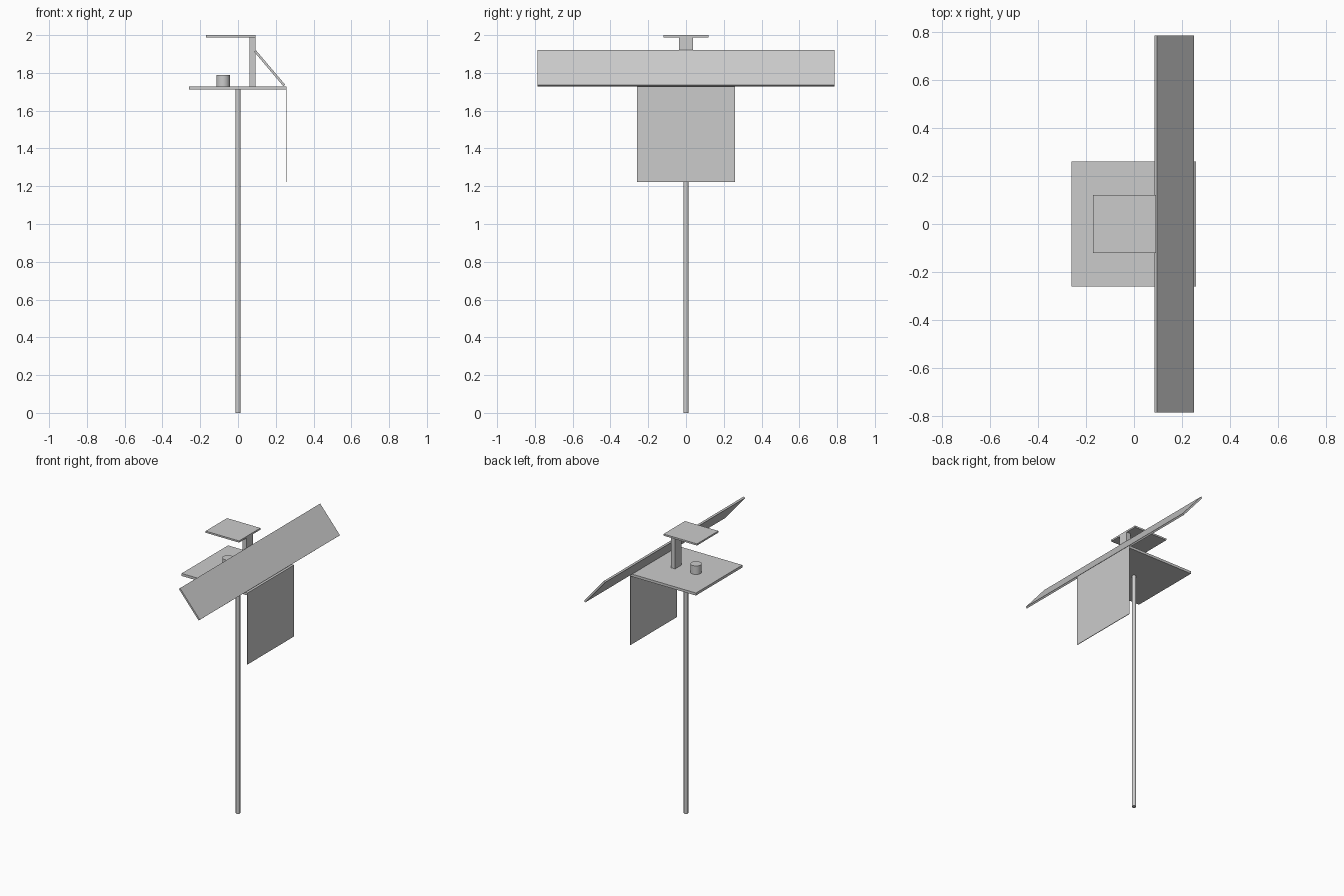
import bpy
from math import atan2, hypot, radians

cube = bpy.data.objects.get("Cube")
if cube:
    bpy.data.objects.remove(cube, do_unlink=True)

grey = bpy.data.materials.new("plain grey")
grey.use_nodes = True
COLOUR = (0.6, 0.6, 0.6, 1)
grey.diffuse_color = COLOUR
grey.node_tree.nodes["Principled BSDF"].inputs["Base Color"].default_value = COLOUR


def finish(name):
    obj = bpy.context.object
    obj.name = name
    obj.data.materials.append(grey)
    return obj


def box(name, x, y, z):
    """Box from (min, max) ranges on each axis."""
    spans = (x, y, z)
    bpy.ops.mesh.primitive_cube_add(size=1, location=[(a + b) / 2 for a, b in spans])
    obj = finish(name)
    obj.scale = [b - a for a, b in spans]
    bpy.ops.object.transform_apply(location=False, rotation=False, scale=True)
    return obj


def cylinder(name, x, radius, bottom, top):
    bpy.ops.mesh.primitive_cylinder_add(vertices=32, radius=radius, depth=top - bottom,
                                        location=(x, 0, (bottom + top) / 2))
    obj = finish(name)
    bpy.ops.object.shade_smooth_by_angle(angle=radians(30))
    return obj


# Pole and the square platform on it
cylinder("pole", 0, 0.0145, 0, 1.712)
box("platform", (-0.26, 0.256), (-0.26, 0.26), (1.711, 1.729))
cylinder("platform_drum", -0.079, 0.036, 1.729, 1.79)

# Post carrying the small roof
box("roof_post", (0.06, 0.092), (-0.037, 0.037), (1.729, 1.99))
box("roof", (-0.17, 0.092), (-0.12, 0.12), (1.988, 2.0))

# Thin sheet hanging from the platform edge
box("hanging_sheet", (0.254, 0.258), (-0.26, 0.26), (1.222, 1.729))

# Long sloping panel leaning from the post to the platform edge
thickness = 0.0125
top, bottom = (0.095, 1.92), (0.25, 1.737)
run, drop = bottom[0] - top[0], top[1] - bottom[1]
length = hypot(run, drop)
panel = box("sloping_panel", (0, length), (-0.785, 0.785), (0, thickness))
normal = (drop / length, run / length)
panel.rotation_euler.y = atan2(drop, run)
panel.location = ((top[0] + bottom[0] - normal[0] * thickness) / 2, 0,
                  (top[1] + bottom[1] - normal[1] * thickness) / 2)
